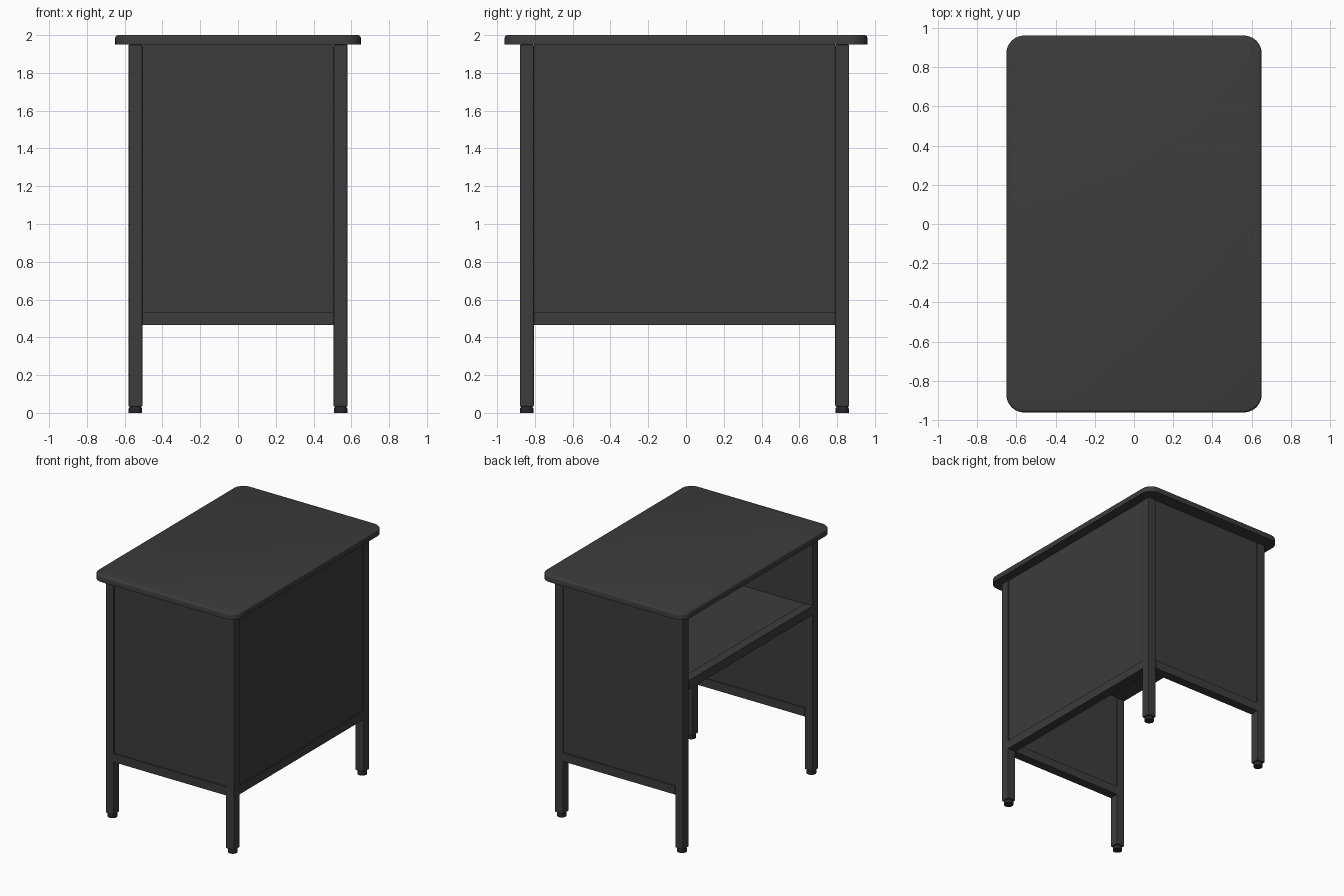
import bpy, bmesh, math

if "Cube" in bpy.data.objects:
    bpy.data.objects.remove(bpy.data.objects["Cube"])

LEG = 0.074                      # square tube width
X, Y0, Y1 = 0.58, -0.88, 0.864   # outer faces of the frame
H = 1.95                         # underside of the top
R0, R1 = 0.465, 0.535            # lower rail
IN = 0.008                       # panel recess


def material(name, v):
    m = bpy.data.materials.new(name)
    m.diffuse_color = (v, v, v, 1)
    m.use_nodes = True
    m.node_tree.nodes["Principled BSDF"].inputs["Base Color"].default_value = m.diffuse_color
    return m


metal = material("dark_metal", 0.045)
rubber = material("black_rubber", 0.02)


def finish(bm, name, mat):
    bmesh.ops.recalc_face_normals(bm, faces=bm.faces)
    me = bpy.data.meshes.new(name)
    bm.to_mesh(me)
    bm.free()
    me.materials.append(mat)
    ob = bpy.data.objects.new(name, me)
    bpy.context.collection.objects.link(ob)
    return ob


def bevel(ob, width, segments):
    mod = ob.modifiers.new("Bevel", 'BEVEL')
    mod.width = width
    mod.segments = segments
    mod.limit_method = 'ANGLE'
    mod.angle_limit = math.radians(50)


def box(name, x, y, z, edge=0.0):
    bm = bmesh.new()
    bmesh.ops.create_cube(bm, size=1)
    for v in bm.verts:
        v.co = [r[0] if c < 0 else r[1] for c, r in zip(v.co, (x, y, z))]
    ob = finish(bm, name, metal)
    if edge:
        bevel(ob, edge, 2)
    return ob


# Table top: rounded rectangle with softened edges
bm = bmesh.new()
r, steps = 0.09, 10
ring = []
for k, (sx, sy) in enumerate(((1, 1), (-1, 1), (-1, -1), (1, -1))):
    for i in range(steps + 1):
        a = math.pi / 2 * (k + i / steps)
        ring.append(bm.verts.new((sx * (0.65 - r) + r * math.cos(a),
                                  sy * (0.96 - r) + r * math.sin(a), H)))
face = bm.faces.new(ring)
ext = bmesh.ops.extrude_face_region(bm, geom=[face], use_keep_orig=True)
for v in ext["geom"]:
    if isinstance(v, bmesh.types.BMVert):
        v.co.z = 2.0
top_edges = [e for e in bm.edges if all(v.co.z > 1.99 for v in e.verts)]
bmesh.ops.bevel(bm, geom=top_edges, offset=0.014, segments=3, profile=0.5, affect='EDGES')
top = finish(bm, "table_top", metal)

# Legs and round feet
feet = []
for fx, x in (("left", -X), ("right", X - LEG)):
    for fy, y in (("front", Y0), ("back", Y1 - LEG)):
        box(f"{fy}_{fx}_leg", (x, x + LEG), (y, y + LEG), (0.033, H), 0.006)
        bm = bmesh.new()
        for rad1, rad2, z0, z1 in ((0.036, 0.036, 0, 0.022), (0.036, 0.028, 0.022, 0.036)):
            geo = bmesh.ops.create_cone(bm, cap_ends=True, segments=24,
                                        radius1=rad1, radius2=rad2, depth=z1 - z0)
            bmesh.ops.translate(bm, verts=geo["verts"],
                                vec=(x + LEG / 2, y + LEG / 2, (z0 + z1) / 2))
        feet.append(finish(bm, f"{fy}_{fx}_foot", rubber))

# Front and back: lower rail and panel between the legs
xi = X - LEG
for name, y in (("front", Y0), ("back", Y1 - LEG)):
    box(f"{name}_rail", (-xi, xi), (y, y + LEG), (R0, R1))
    box(f"{name}_panel", (-xi, xi), (y + IN, y + LEG - IN), (R1, H))

# Right side: long rail and panel (the left side stays open)
ys = (Y0 + LEG, Y1 - LEG)
box("right_rail", (xi, X), ys, (R0, R1))
box("right_panel", (xi + IN, X - IN), ys, (R1, H))

# Inner shelf with a rail along the open side
box("shelf_rail", (-X, -xi), ys, (1.315, 1.387))
box("shelf", (-xi, xi + IN), (Y0 + LEG - IN, Y1 - LEG + IN), (1.325, 1.379))

# Smooth shading on the curved parts
bpy.ops.object.select_all(action='DESELECT')
for ob in [top] + feet:
    ob.select_set(True)
bpy.context.view_layer.objects.active = top
bpy.ops.object.shade_smooth_by_angle(angle=math.radians(35))
